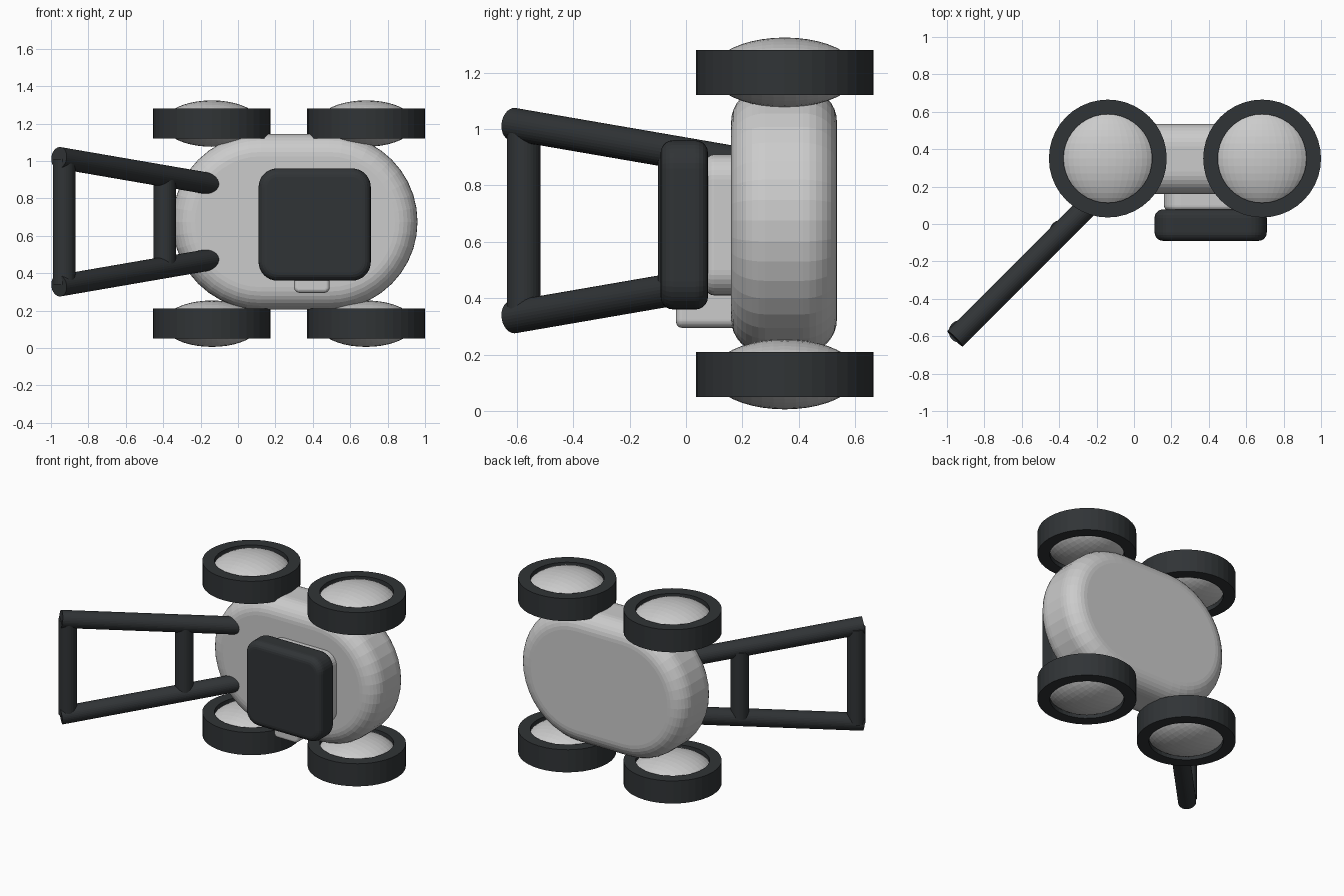
import bpy, bmesh
from math import pi, cos, sin
from mathutils import Vector, Matrix

if "Cube" in bpy.data.objects:
    bpy.data.objects.remove(bpy.data.objects["Cube"])

dark = bpy.data.materials.new("dark_rubber")
dark.diffuse_color = (0.03, 0.034, 0.037, 1)
dark.use_nodes = True
dark.node_tree.nodes["Principled BSDF"].inputs["Base Color"].default_value = dark.diffuse_color
MID_Z = 0.675


def finish(name, bm, mat=None):
    bmesh.ops.recalc_face_normals(bm, faces=bm.faces)
    me = bpy.data.meshes.new(name)
    bm.to_mesh(me)
    bm.free()
    ob = bpy.data.objects.new(name, me)
    bpy.context.collection.objects.link(ob)
    if mat:
        me.materials.append(mat)
    return ob


def bevel(ob, width, segments):
    m = ob.modifiers.new("bevel", 'BEVEL')
    m.width, m.segments = width, segments
    m.limit_method, m.angle_limit = 'ANGLE', 0.7


def box(name, lo, hi, corner, edge, mat=None):
    # block with large corners seen from the front and softer rims
    bm = bmesh.new()
    lo, hi = Vector(lo), Vector(hi)
    bmesh.ops.create_cube(bm, size=1, matrix=Matrix.Translation((lo + hi) / 2)
                          @ Matrix.Diagonal((*(hi - lo), 1)))
    along_y = [e for e in bm.edges if abs(e.verts[0].co.y - e.verts[1].co.y) > 1e-4]
    bmesh.ops.bevel(bm, geom=along_y, offset=corner, segments=8, profile=0.5, affect='EDGES')
    ob = finish(name, bm, mat)
    bevel(ob, edge, 5)
    return ob


def tube(name, a, b, r):
    a, b = Vector(a), Vector(b)
    d = b - a
    mat = Matrix.Translation((a + b) / 2) @ d.to_track_quat('Z', 'Y').to_matrix().to_4x4()
    bm = bmesh.new()
    bmesh.ops.create_cone(bm, cap_ends=True, segments=32, radius1=r, radius2=r,
                          depth=d.length, matrix=mat)
    return finish(name, bm, dark)


# Deck: stadium outline extruded in y with rounded rims
bm = bmesh.new()
R, N = 0.47, 20
outline = []
for cx, start in ((0.49, -pi / 2), (0.12, pi / 2)):
    for i in range(N + 1):
        t = start + pi * i / N
        outline.append(bm.verts.new((cx + R * cos(t), 0.16, MID_Z + R * sin(t))))
face = bm.faces.new(outline)
ext = bmesh.ops.extrude_face_region(bm, geom=[face])
bmesh.ops.translate(bm, vec=(0, 0.375, 0),
                    verts=[v for v in ext['geom'] if isinstance(v, bmesh.types.BMVert)])
bevel(finish("deck", bm), 0.12, 8)

# Engine stack and side outlet
box("engine_base", (0.16, 0.07, 0.41), (0.66, 0.2, 0.91), 0.09, 0.03)
box("engine_cover", (0.11, -0.09, 0.36), (0.71, 0.078, 0.96), 0.1, 0.045, dark)
box("engine_outlet", (0.3, -0.035, 0.295), (0.49, 0.19, 0.46), 0.03, 0.02)


# Wheels: ring tyre with a lens-shaped hub
def wheel(label, x, z):
    y = 0.35
    bm = bmesh.new()
    n = 40
    prof = [(0.315, -0.08), (0.315, 0.08), (0.237, 0.08), (0.237, -0.08)]
    rings = [[bm.verts.new((x + r * cos(2 * pi * i / n), y + r * sin(2 * pi * i / n), z + h))
              for i in range(n)] for r, h in prof]
    for k in range(4):
        a, b = rings[k], rings[(k + 1) % 4]
        for i in range(n):
            j = (i + 1) % n
            bm.faces.new((a[i], a[j], b[j], b[i]))
    finish("tyre_" + label, bm, dark)
    bm = bmesh.new()
    bmesh.ops.create_uvsphere(bm, u_segments=40, v_segments=20, radius=1,
                              matrix=Matrix.Translation((x, y, z))
                              @ Matrix.Diagonal((0.26, 0.26, 0.124, 1))
                              @ Matrix.Rotation(pi / 2, 4, 'X'))
    finish("hub_" + label, bm)


for side, z in (("lower", 0.13), ("upper", 1.2)):
    wheel(side + "_left", -0.14, z)
    wheel(side + "_right", 0.685, z)

# Handle: two mirrored rails and two crossbars
for side, s in (("lower", -1), ("upper", 1)):
    tube("handle_rail_" + side, (-0.957, -0.613, MID_Z + s * 0.342),
         (-0.11, 0.234, MID_Z + s * 0.196), 0.058)
tube("handle_grip", (-0.93, -0.575, MID_Z - 0.335), (-0.93, -0.575, MID_Z + 0.335), 0.06)
tube("handle_crossbar", (-0.392, -0.04, MID_Z - 0.235), (-0.392, -0.04, MID_Z + 0.235), 0.06)
